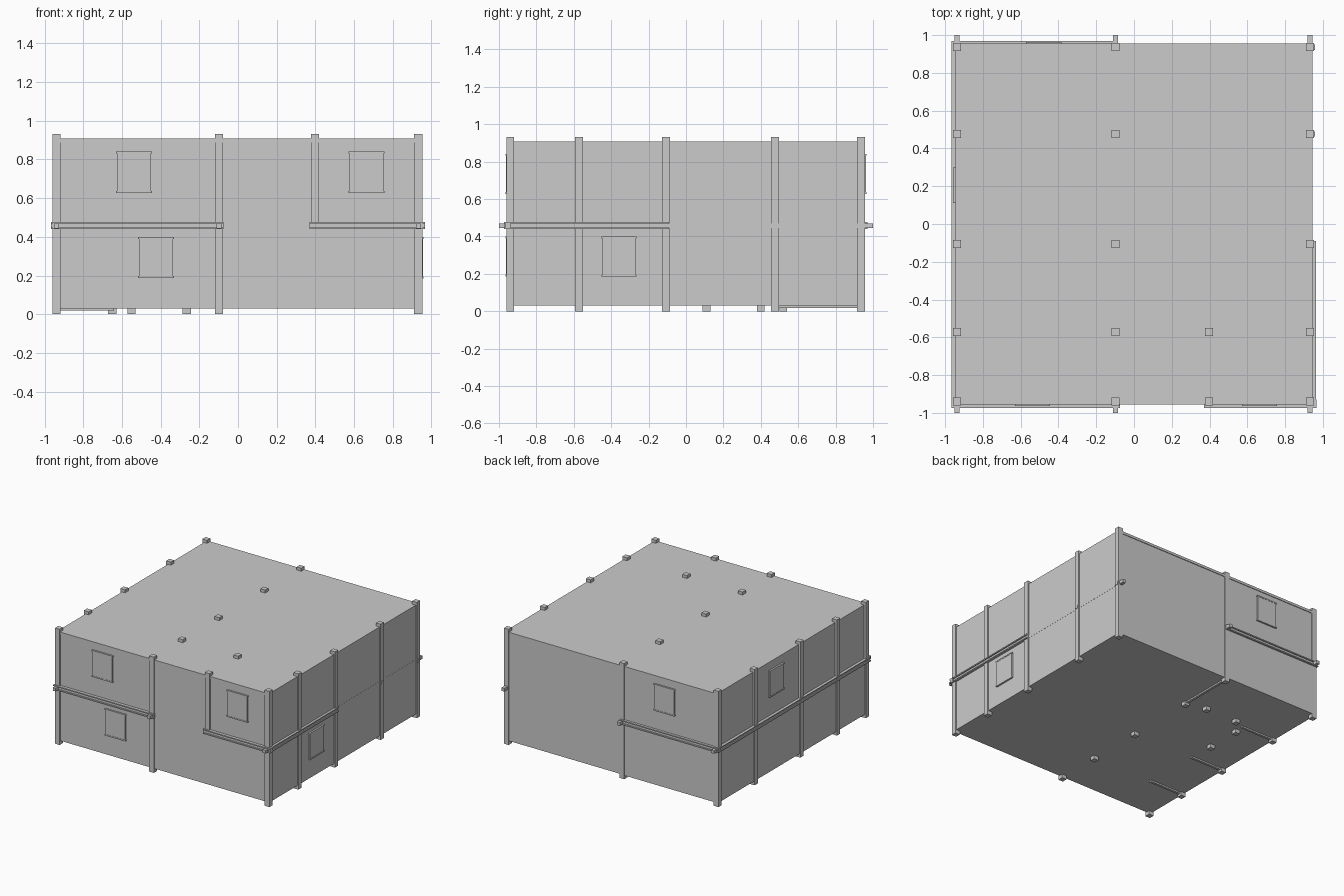
import bpy, bmesh

if "Cube" in bpy.data.objects:
    bpy.data.objects.remove(bpy.data.objects["Cube"])


def box(bm, x0, x1, y0, y1, z0, z1):
    v = [bm.verts.new((x, y, z)) for z in (z0, z1)
         for x, y in ((x0, y0), (x1, y0), (x1, y1), (x0, y1))]
    bm.faces.new(v[3::-1])
    bm.faces.new(v[4:])
    for i in range(4):
        j = (i + 1) % 4
        bm.faces.new((v[i], v[j], v[j + 4], v[i + 4]))


def build(name, boxes):
    me = bpy.data.meshes.new(name)
    bm = bmesh.new()
    for b in boxes:
        box(bm, *b)
    bm.to_mesh(me)
    bm.free()
    ob = bpy.data.objects.new(name, me)
    bpy.context.collection.objects.link(ob)
    return ob


def column(x, y, z0, z1, w=0.021):
    return (x - w, x + w, y - w, y + w, z0, z1)


# column grid
XS = (-0.938, -0.098, 0.932)
YS = (-0.94, -0.572, -0.107, 0.476, 0.936)
XM, YM = 0.398, -0.572
WX, WY = 0.944, 0.95          # outer wall faces
T = 0.02                      # wall thickness
Z0, Z1 = 0.03, 0.908

# slabs
build("ground_floor_slab", [(-WX, WX, -WY, WY, Z0, Z0 + T)])
build("middle_floor_slab", [(-WX + T, WX - T, -WY + T, WY - T, 0.46, 0.475)])
build("roof_slab", [(-WX, WX, -WY - 0.005, WY + 0.005, Z1 - T, Z1)])

# walls
build("front_wall", [(-WX, WX, -WY, -WY + T, Z0 + T, Z1 - T)])
build("back_wall", [(-WX, WX, WY - T, WY, Z0 + T, Z1 - T)])
build("left_wall", [(-WX, -WX + T, -WY + T, WY - T, Z0 + T, Z1 - T)])
build("right_wall", [(WX - T, WX, -WY + T, WY - T, Z0 + T, Z1 - T)])

# full height columns: perimeter plus the inner row
cols = [column(x, y, 0, 0.932) for x in XS for y in YS]
build("columns", cols)

# upper storey columns
build("upper_columns", [column(XM, y, 0.477, 0.932) for y in (YS[0], YM)])

# short foundation posts under the slab
build("foundation_posts", [column(x, y, 0, Z0 + 0.01) for x, y in
                           ((-0.265, 0.52), (-0.55, 0.52), (-0.65, 0.40), (-0.65, 0.11))])


def i_beam(x0, x1, y0, y1, axis):
    """Two flanges with a recessed web, running along the given axis."""
    d = 0.009
    web = (x0, x1, y0 + d, y1 - d) if axis == "x" else (x0 + d, x1 - d, y0, y1)
    return [(x0, x1, y0, y1, 0.44, 0.449), (x0, x1, y0, y1, 0.468, 0.477),
            (*web, 0.449, 0.468)]


# storey beams along the outside
E = 0.966
build("front_beams", i_beam(-E, -0.075, -0.974, -0.93, "x") + i_beam(0.37, E, -0.974, -0.93, "x"))
build("back_beam", i_beam(-E, -0.085, 0.93, 0.97, "x"))
build("left_beam", i_beam(-E, -0.93, -0.972, 0.968, "y"))
build("right_beam", i_beam(0.93, 0.963, -0.972, -0.09, "y"))

# cross beams whose ends stick out of the walls
build("cross_beams", [(x - 0.013, x + 0.013, -1, 1, 0.444, 0.47) for x in XS])
build("side_beam_ends", [(0.92, 0.957, y - 0.014, y + 0.014, 0.444, 0.47) for y in (0.476, 0.936)])

# ground beams below the slab
build("ground_beams", [(-0.94, -0.64, y - 0.01, y + 0.01, 0.018, 0.035) for y in YS[1:4]]
      + [(-0.108, -0.088, 0.476, 0.936, 0.018, 0.035)])


def window(name, side, c, z0, z1):
    """Framed panel with slightly wider head and sill."""
    parts = []
    for h, a, b, d in ((0.088, z0 + 0.01, z1 - 0.01, 0.012),
                       (0.093, z0, z0 + 0.01, 0.014), (0.093, z1 - 0.01, z1, 0.014)):
        if side in ("front", "back"):
            s = -1 if side == "front" else 1
            p = sorted((s * (WY - 0.005), s * (WY + d)))
            parts.append((c - h, c + h, *p, a, b))
        else:
            s = -1 if side == "left" else 1
            p = sorted((s * (WX - 0.005), s * (WX + d)))
            parts.append((*p, c - h, c + h, a, b))
    build(name, parts)


window("front_window_upper_left", "front", -0.538, 0.628, 0.842)
window("front_window_upper_right", "front", 0.665, 0.628, 0.842)
window("front_window_lower", "front", -0.423, 0.187, 0.4)
window("right_window_lower", "right", -0.358, 0.185, 0.4)
window("back_window_upper", "back", -0.478, 0.628, 0.842)
window("left_window_upper", "left", 0.205, 0.628, 0.842)

# thicker lower storey cladding on the left and back
build("left_lower_cladding", [(-0.953, -WX + 0.005, y0 + 0.021, y1 - 0.021, Z0, 0.44)
                              for y0, y1 in zip(YS, YS[1:])])
build("back_lower_cladding", [(XS[0] + 0.021, XS[1] - 0.021, WY - 0.005, 0.956, Z0, 0.44)])
